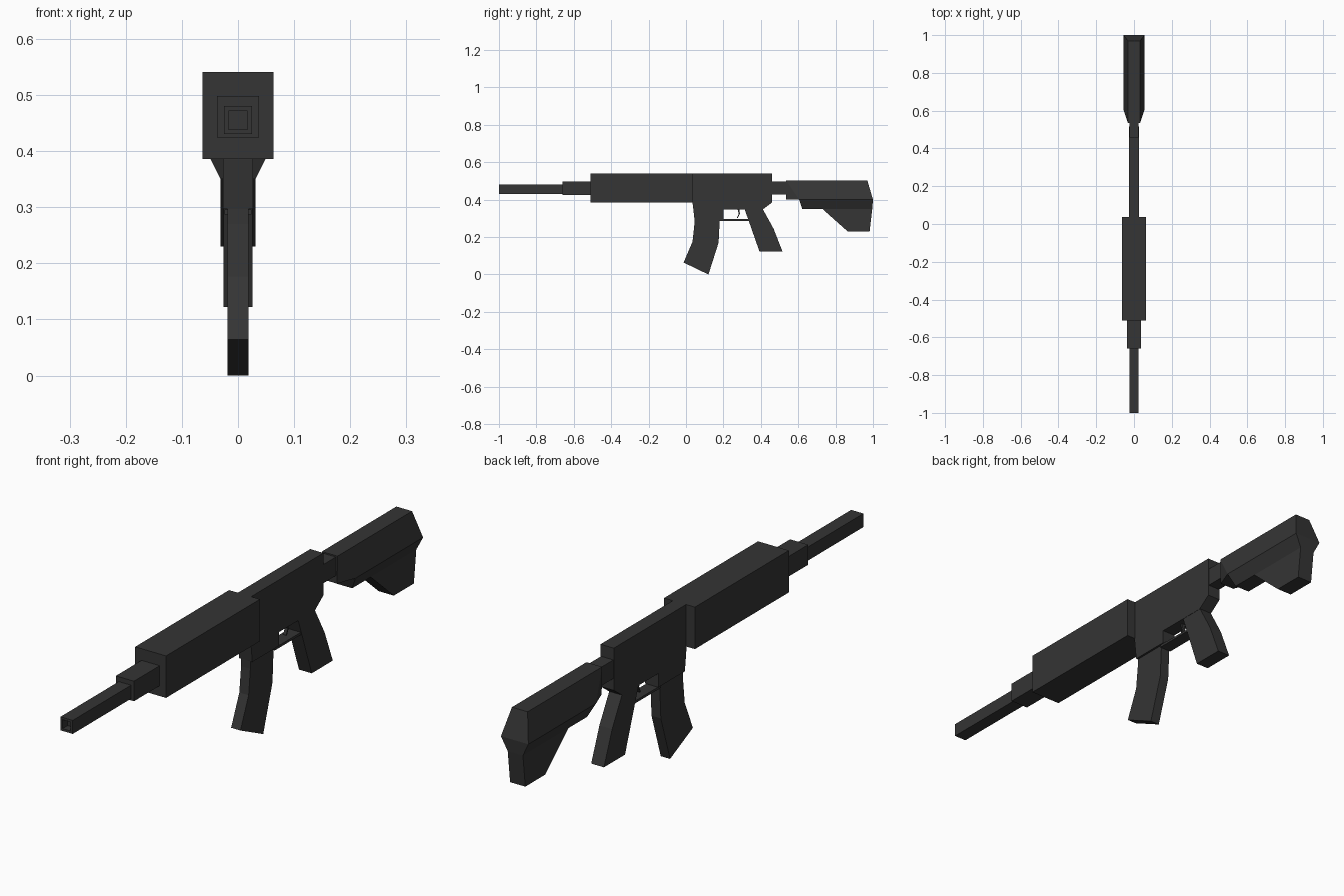
import bpy, bmesh

if "Cube" in bpy.data.objects:
    bpy.data.objects.remove(bpy.data.objects["Cube"])

mat = bpy.data.materials.new("dark_metal")
mat.diffuse_color = (0.035, 0.035, 0.035, 1)
mat.use_nodes = True
mat.node_tree.nodes["Principled BSDF"].inputs["Base Color"].default_value = mat.diffuse_color


def finish(name, bm):
    bmesh.ops.recalc_face_normals(bm, faces=bm.faces[:])
    me = bpy.data.meshes.new(name)
    bm.to_mesh(me)
    bm.free()
    me.materials.append(mat)
    ob = bpy.data.objects.new(name, me)
    bpy.context.collection.objects.link(ob)
    return ob


def plate(name, half_width, profile):
    """Side profile of (y, z) points extruded symmetrically across x."""
    bm = bmesh.new()
    left = [bm.verts.new((-half_width, y, z)) for y, z in profile]
    right = [bm.verts.new((half_width, y, z)) for y, z in profile]
    bm.faces.new(left)
    bm.faces.new(right[::-1])
    n = len(profile)
    for i in range(n):
        j = (i + 1) % n
        bm.faces.new((left[i], right[i], right[j], left[j]))
    return finish(name, bm)


def block(name, half_width, y0, y1, z0, z1):
    return plate(name, half_width, [(y0, z0), (y1, z0), (y1, z1), (y0, z1)])


# Front end
block("handguard", 0.063, -0.51, 0.038, 0.386, 0.541)
block("gas_block", 0.037, -0.66, -0.51, 0.424, 0.498)
barrel = block("barrel", 0.025, -1.0, -0.66, 0.43, 0.48)

# Muzzle recess
bm = bmesh.new()
bm.from_mesh(barrel.data)
muzzle = min(bm.faces, key=lambda f: f.calc_center_median().y)
bmesh.ops.inset_region(bm, faces=[muzzle], thickness=0.012)
bmesh.ops.translate(bm, verts=[v for v in bm.verts if v in muzzle.verts[:]], vec=(0, 0.0, 0))
pit = bmesh.ops.extrude_discrete_faces(bm, faces=[muzzle])["faces"][0]
bmesh.ops.translate(bm, verts=pit.verts[:], vec=(0, 0.03, 0))
bm.to_mesh(barrel.data)
bm.free()

# Receiver with magazine well
plate("receiver", 0.027, [
    (0.035, 0.541), (0.035, 0.385), (0.045, 0.297), (0.2, 0.297), (0.2, 0.348),
    (0.41, 0.348), (0.46, 0.385), (0.46, 0.541)])

# Magazine, grip and trigger
plate("magazine", 0.019, [
    (0.045, 0.3), (0.045, 0.27), (0.035, 0.176), (-0.013, 0.064),
    (0.12, 0.0), (0.174, 0.17), (0.18, 0.285), (0.18, 0.3)])
plate("grip", 0.026, [
    (0.313, 0.35), (0.335, 0.288), (0.393, 0.122), (0.516, 0.122),
    (0.468, 0.245), (0.41, 0.35)])
block("trigger_guard", 0.024, 0.18, 0.337, 0.287, 0.296)
plate("trigger", 0.006, [
    (0.275, 0.35), (0.282, 0.325), (0.272, 0.303), (0.277, 0.302),
    (0.288, 0.325), (0.285, 0.35)])
block("buffer_tube", 0.025, 0.46, 0.537, 0.428, 0.497)

# Stock: side outline with half widths, mirrored in x
outline = {
    "A": (0.032, 0.535, 0.502), "B": (0.03, 0.535, 0.4), "C": (0.056, 0.605, 0.4),
    "D": (0.031, 0.622, 0.35), "F": (0.031, 0.73, 0.35), "G": (0.031, 0.865, 0.23),
    "H": (0.031, 0.982, 0.23), "E": (0.031, 0.996, 0.35), "R": (0.056, 1.0, 0.4),
    "T": (0.032, 0.97, 0.502)}
bm = bmesh.new()
sides = []
for s in (-1, 1):
    v = {k: bm.verts.new((s * x, y, z)) for k, (x, y, z) in outline.items()}
    for face in ("ABC", "ACRT", "CDFER", "FGHE"):
        bm.faces.new([v[k] for k in face])
    sides.append(list(v.values()))
for i in range(len(outline)):
    a, b = sides
    bm.faces.new((a[i - 1], a[i], b[i], b[i - 1]))
finish("stock", bm)
